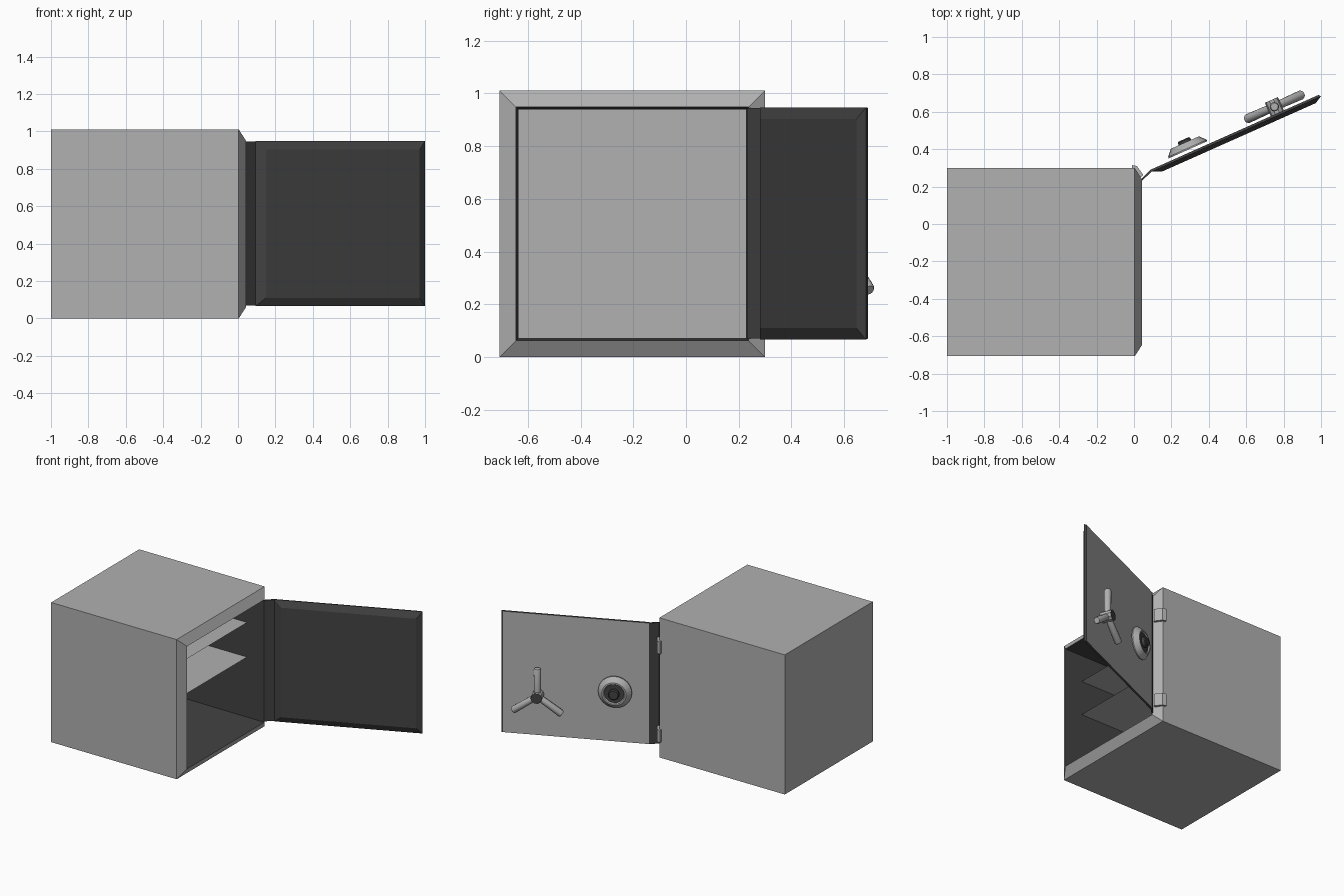
import bpy, bmesh, math
from mathutils import Matrix, Vector

if "Cube" in bpy.data.objects:
    bpy.data.objects.remove(bpy.data.objects["Cube"])

dark = bpy.data.materials.new("dark_steel")
dark.diffuse_color = (0.055, 0.055, 0.055, 1)
dark.use_nodes = True
dark.node_tree.nodes["Principled BSDF"].inputs["Base Color"].default_value = dark.diffuse_color
grey = bpy.data.materials.new("grey_steel")
grey.diffuse_color = (0.44, 0.44, 0.44, 1)
grey.use_nodes = True
grey.node_tree.nodes["Principled BSDF"].inputs["Base Color"].default_value = grey.diffuse_color


def loft(name, rings, dark_bands=(), caps=(0, 0), mat=None, smooth=False):
    """Skin rings of points; dark_bands lists the bands in dark steel, caps the end materials (None = open)."""
    bm = bmesh.new()
    vs = [[bm.verts.new(p) for p in r] for r in rings]
    n = len(rings[0])
    for k in range(len(vs) - 1):
        for i in range(n):
            j = (i + 1) % n
            f = bm.faces.new((vs[k][i], vs[k][j], vs[k + 1][j], vs[k + 1][i]))
            f.material_index = int(k in dark_bands)
    if len(vs) == 1:                      # single sheet keeps its winding
        bm.faces.new(vs[0])
    else:
        for ring, m in ((vs[0][::-1], caps[0]), (vs[-1], caps[1])):
            if m is not None:
                bm.faces.new(ring).material_index = m
        bmesh.ops.recalc_face_normals(bm, faces=bm.faces)
    me = bpy.data.meshes.new(name)
    bm.to_mesh(me)
    bm.free()
    me.materials.append(grey)
    me.materials.append(dark)
    ob = bpy.data.objects.new(name, me)
    bpy.context.collection.objects.link(ob)
    if mat:
        ob.matrix_world = mat
    if smooth:
        bpy.ops.object.select_all(action='DESELECT')
        ob.select_set(True)
        bpy.context.view_layer.objects.active = ob
        bpy.ops.object.shade_smooth_by_angle(angle=math.radians(30))
    return ob


def turned(name, profile, sides, **kw):
    """Lathe a (radius, height) profile round local z."""
    rings = [[(r * math.cos(2 * math.pi * i / sides), r * math.sin(2 * math.pi * i / sides), h)
              for i in range(sides)] for r, h in profile]
    return loft(name, rings, **kw)


def prism(name, outline, z0, z1, **kw):
    return loft(name, [[(x, y, z) for x, y in outline] for z in (z0, z1)], **kw)


# Safe body: outer shell, sloped front frame, dark cavity walls, grey back wall
def frame(x, d):
    return [(x, -0.707 + d, d), (x, 0.299 - d, d), (x, 0.299 - d, 1.01 - d), (x, -0.707 + d, 1.01 - d)]


loft("safe_body", [frame(-1, 0), frame(0.004, 0), frame(0.044, 0.062), frame(-0.95, 0.072)],
     dark_bands=(2,))

# Single-sheet shelves: lower one faces up, upper one faces down
corners = [(-0.95, -0.64), (-0.09, -0.64), (-0.09, 0.232), (-0.95, 0.232)]
loft("lower_shelf", [[(x, y, 0.5) for x, y in corners]])
loft("upper_shelf", [[(x, y, 0.75) for x, y in corners[::-1]]])

# Door frame of reference: local x along door, local y up, local z outwards
a = math.radians(24)
along = Vector((math.cos(a), math.sin(a), 0))
out = Vector((-math.sin(a), math.cos(a), 0))
door = Matrix((along, (0, 0, 1), out)).transposed().to_4x4()
door.translation = (0.09, 0.291, 0)


def rect(u0, u1, z0, z1, w):
    return [(u0, z0, w), (u1, z0, w), (u1, z1, w), (u0, z1, w)]


# Door plug: grey outside, dark bevelled inside
loft("door", [rect(0, 0.98, 0.07, 0.945, 0), rect(0, 0.99, 0.066, 0.947, -0.012),
              rect(0.05, 0.95, 0.11, 0.902, -0.034)],
     dark_bands=(0, 1), caps=(0, 1), mat=door)

# Bent strip joining the door to the frame
prism("door_hinge_strip", [(0.044, 0.232), (0.095, 0.281), (0.09, 0.293), (0.044, 0.246)],
      0.07, 0.945, dark_bands=(0,), caps=(1, 1))

# Hinges
for name, z in (("upper_hinge", 0.8), ("lower_hinge", 0.16)):
    prism(name, [(-0.012, 0.295), (-0.012, 0.315), (0.015, 0.31), (0.05, 0.262), (0.035, 0.25), (0.0, 0.295)],
          z - 0.045, z + 0.045)

# Combination dial: sloped collar, dark dished face and knob
dial = door @ Matrix.Translation((0.225, 0.437, 0.016))
turned("dial_collar", [(0.113, 0), (0.113, 0.008), (0.082, 0.042), (0.072, 0.042), (0.066, 0.034)],
       24, caps=(0, 1), mat=dial, smooth=True)
turned("dial_knob", [(0.036, 0.034), (0.036, 0.054), (0.03, 0.06)], 16,
       dark_bands=(0, 1), caps=(1, 1), mat=dial, smooth=True)

# Handle: hub and three spokes
handle = door @ Matrix.Translation((0.74, 0.368, 0))
turned("handle_hub", [(0.038, 0), (0.038, 0.078)], 10, caps=(0, 1), mat=handle, smooth=True)
for k, angle in enumerate((90, 215, 325)):
    spoke = handle @ Matrix.Translation((0, 0, 0.038)) \
        @ Matrix.Rotation(math.radians(angle), 4, 'Z') @ Matrix.Rotation(math.pi / 2, 4, 'Y')
    turned(f"handle_spoke_{k + 1}", [(0.022, 0.0), (0.025, 0.19), (0.02, 0.2)], 12,
           mat=spoke, smooth=True)
